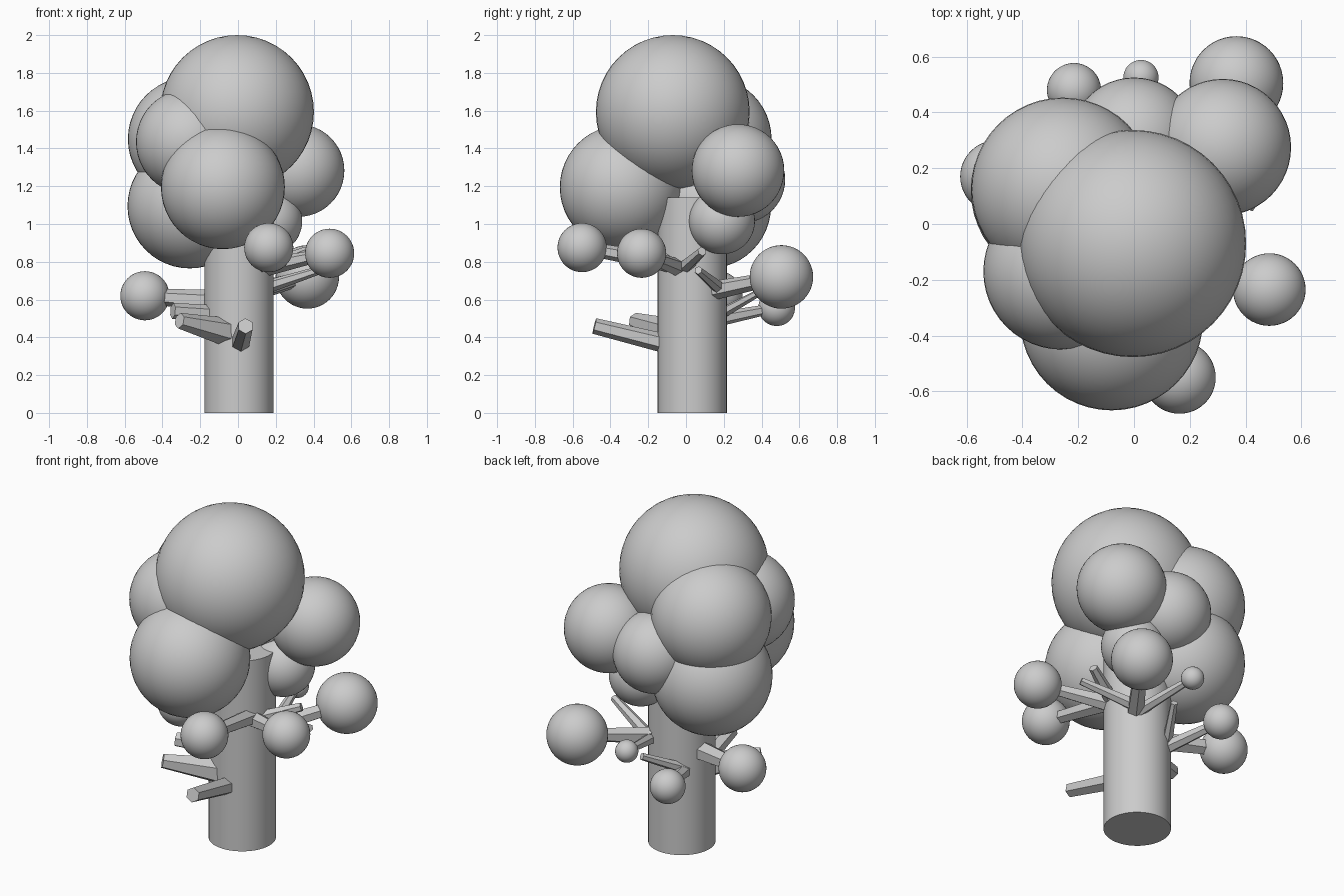
import bpy, math
from mathutils import Vector


def smooth(obj, name):
    obj.name = name
    bpy.ops.object.shade_smooth_by_angle(angle=math.radians(40))


def ball(name, x, y, z, r):
    bpy.ops.mesh.primitive_uv_sphere_add(segments=48, ring_count=24, radius=r, location=(x, y, z))
    smooth(bpy.context.object, name)


def limb(name, start, end, r1, r2, sides=6):
    a, b = Vector(start), Vector(end)
    d = b - a
    bpy.ops.mesh.primitive_cone_add(vertices=sides, radius1=r1, radius2=r2,
                                    depth=d.length, location=(a + b) / 2)
    obj = bpy.context.object
    obj.rotation_euler = d.to_track_quat('Z', 'Y').to_euler()
    smooth(obj, name)


# Trunk
limb("trunk", (0.005, 0.033, 0), (0.005, 0.033, 1.14), 0.183, 0.183, 48)

# Main crown
crown = [
    (-0.005, -0.07, 1.593, 0.407),
    (-0.08, -0.34, 1.195, 0.328),
    (-0.255, 0.125, 1.45, 0.328),
    (-0.26, -0.17, 1.435, 0.28),
    (-0.255, 0.12, 1.095, 0.33),
    (0.318, 0.275, 1.283, 0.245),
    (0.0, 0.295, 1.235, 0.23),
    (0.165, 0.19, 1.015, 0.175),
]
for i, c in enumerate(crown):
    ball(f"crown_{i + 1}", *c)

# Leaf balls at branch ends
leaves = {
    "front": (0.163, -0.55, 0.875, 0.13),
    "right": (0.485, -0.235, 0.845, 0.13),
    "back_right": (0.367, 0.505, 0.72, 0.168),
    "left": (-0.493, 0.17, 0.62, 0.13),
    "back_left": (-0.215, 0.48, 0.557, 0.097),
    "back": (0.025, 0.525, 0.72, 0.063),
}
for n, c in leaves.items():
    ball("leaf_ball_" + n, *c)

# Branches carrying leaf balls: root, root radius, tip radius
carriers = {
    "front": ((0.12, -0.02, 0.78), 0.05, 0.035),
    "right": ((0.1, -0.02, 0.76), 0.05, 0.03),
    "back_right": ((0.12, 0.16, 0.65), 0.05, 0.035),
    "left": ((-0.1, 0.05, 0.59), 0.06, 0.04),
    "back_left": ((-0.09, 0.14, 0.49), 0.04, 0.025),
    "back": ((0.11, 0.17, 0.64), 0.035, 0.02),
}
for n, (root, r1, r2) in carriers.items():
    limb("branch_" + n, root, leaves[n][:3], r1, r2)

# Bare branch stubs
stubs = [
    ((0.01, -0.08, 0.36), (0.04, -0.485, 0.46), 0.052, 0.042),
    ((-0.07, -0.09, 0.43), (-0.31, -0.27, 0.488), 0.075, 0.042),
    ((-0.1, 0.0, 0.52), (-0.345, -0.09, 0.54), 0.05, 0.042),
    ((0.1, 0.19, 0.65), (0.43, 0.065, 0.755), 0.038, 0.022),
    ((0.1, -0.03, 0.75), (0.36, 0.085, 0.855), 0.042, 0.025),
    ((-0.11, 0.14, 0.5), (0.03, 0.375, 0.63), 0.032, 0.02),
]
for i, s in enumerate(stubs):
    limb(f"branch_stub_{i + 1}", *s)
